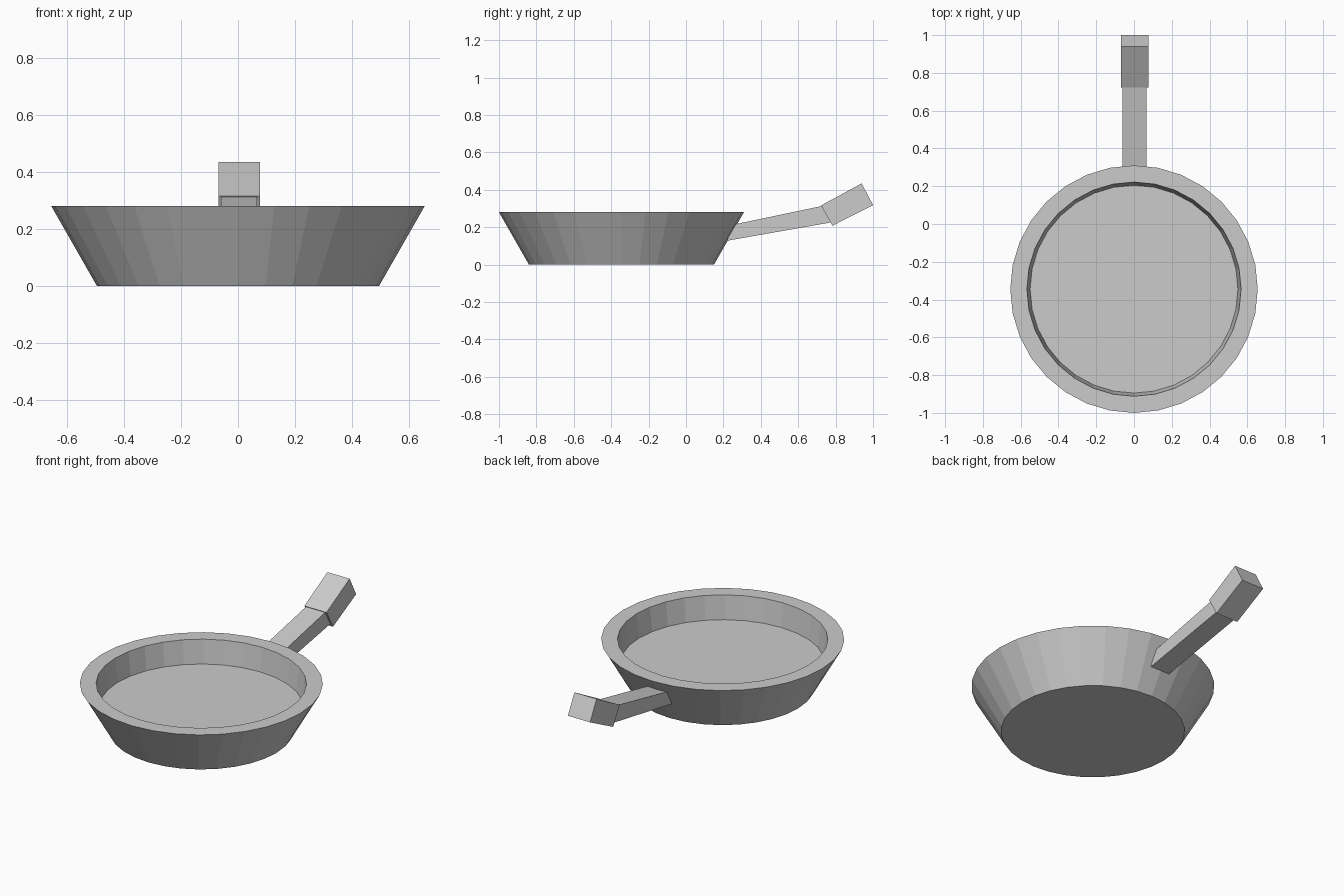
import bpy, bmesh, math

if "Cube" in bpy.data.objects:
    bpy.data.objects.remove(bpy.data.objects["Cube"])

SIDES = 32
PAN_Y = -0.345


def make_object(name, bm):
    bmesh.ops.recalc_face_normals(bm, faces=bm.faces)
    mesh = bpy.data.meshes.new(name)
    bm.to_mesh(mesh)
    bm.free()
    obj = bpy.data.objects.new(name, mesh)
    bpy.context.collection.objects.link(obj)
    return obj


def lathe(name, profile, y):
    """Revolve (radius, z) points and cap both ends."""
    bm = bmesh.new()
    rings = []
    for r, z in profile:
        rings.append([bm.verts.new((r * math.sin(2 * math.pi * i / SIDES),
                                    y + r * math.cos(2 * math.pi * i / SIDES), z))
                      for i in range(SIDES)])
    for a, b in zip(rings, rings[1:]):
        for i in range(SIDES):
            j = (i + 1) % SIDES
            bm.faces.new((a[i], a[j], b[j], b[i]))
    bm.faces.new(rings[0])
    bm.faces.new(rings[-1])
    return make_object(name, bm)


def side_prism(name, profile, x0, x1):
    """Extrude a (y, z) side outline across x."""
    bm = bmesh.new()
    face = bm.faces.new([bm.verts.new((x0, y, z)) for y, z in profile])
    ext = bmesh.ops.extrude_face_region(bm, geom=[face])
    verts = [g for g in ext["geom"] if isinstance(g, bmesh.types.BMVert)]
    bmesh.ops.translate(bm, verts=verts, vec=(x1 - x0, 0, 0))
    return make_object(name, bm)


# Pan body: flared outside, flat rim, recessed floor
lathe("pan_body", [(0.495, 0), (0.655, 0.28), (0.567, 0.28), (0.55, 0.14)], PAN_Y)

# Handle arm rising from the wall into the grip
side_prism("handle_arm", [(0.222, 0.128), (0.79, 0.228), (0.755, 0.319), (0.235, 0.21)],
           -0.06, 0.066)

# Thicker, steeper grip at the end
side_prism("handle_grip", [(0.783, 0.208), (1.0, 0.318), (0.939, 0.434), (0.722, 0.316)],
           -0.069, 0.077)
